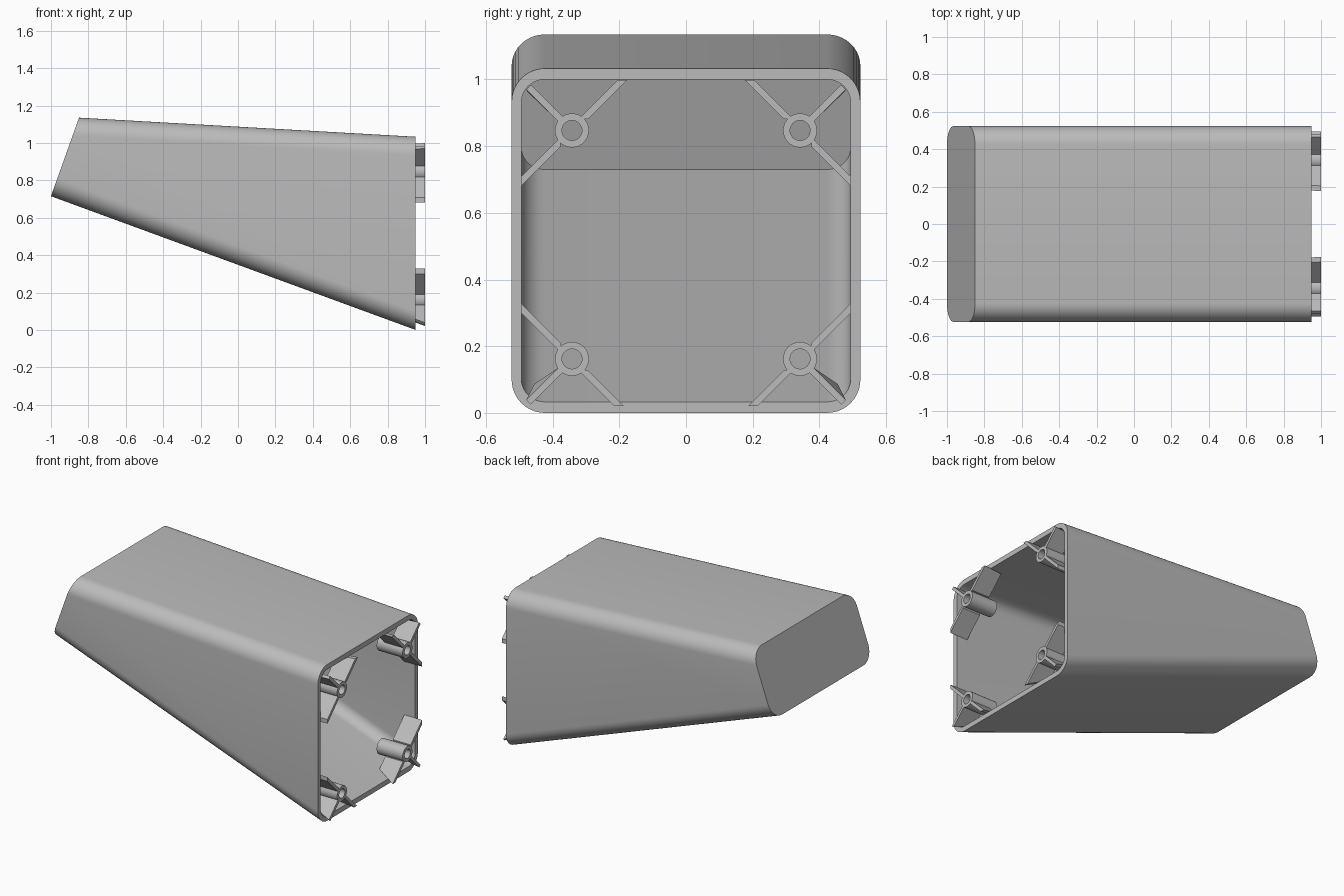
import bpy, bmesh, math
from mathutils import Vector

cube = bpy.data.objects.get("Cube")
if cube:
    bpy.data.objects.remove(cube, do_unlink=True)

grey = bpy.data.materials.new("plain_grey")
grey.use_nodes = True
colour = (0.5, 0.5, 0.5, 1)
grey.diffuse_color = colour
grey.node_tree.nodes["Principled BSDF"].inputs["Base Color"].default_value = colour


def finish(bm, name):
    """Turn a bmesh into a smooth shaded object with sharp edges kept."""
    bmesh.ops.recalc_face_normals(bm, faces=bm.faces)
    mesh = bpy.data.meshes.new(name)
    bm.to_mesh(mesh)
    bm.free()
    mesh.materials.append(grey)
    mesh.shade_smooth()
    mesh.set_sharp_from_angle(angle=math.radians(30))
    obj = bpy.data.objects.new(name, mesh)
    bpy.context.collection.objects.link(obj)
    return obj


def loft(bm, rings, closed=False):
    """Skin a list of point rings; cap both ends or join last to first."""
    loops = [[bm.verts.new(p) for p in ring] for ring in rings]
    pairs = list(zip(loops, loops[1:]))
    if closed:
        pairs.append((loops[-1], loops[0]))
    else:
        bm.faces.new(loops[0])
        bm.faces.new(loops[-1])
    n = len(loops[0])
    for a, b in pairs:
        for i in range(n):
            j = (i + 1) % n
            bm.faces.new((a[i], a[j], b[j], b[i]))


def rounded_section(low, high, half_width, radius, steps=10):
    """Rounded rectangle in the plane from the low (x, z) to the high (x, z)."""
    low, high = Vector(low), Vector(high)
    height = (high - low).length
    up = (high - low) / height
    ring = []
    for k, (sy, sv) in enumerate(((1, 1), (-1, 1), (-1, 0), (1, 0))):
        cy = sy * (half_width - radius)
        cv = height - radius if sv else radius
        for i in range(steps + 1):
            a = math.pi / 2 * (k + i / steps)
            p = low + up * (cv + radius * math.sin(a))
            ring.append((p.x, cy + radius * math.cos(a), p.y))
    return ring


# Hollow tapered housing, open at the wide end
bm = bmesh.new()
loft(bm, [
    rounded_section((-1, 0.715), (-0.85, 1.135), 0.523, 0.1),
    rounded_section((0.95, 0), (0.95, 1.033), 0.523, 0.1),
    rounded_section((0.95, 0.033), (0.95, 1.0), 0.494, 0.07),
    rounded_section((-0.945, 0.73), (-0.81, 1.1), 0.494, 0.07),
])
finish(bm, "housing")

# Mounting bosses and their ribs, one set per corner
TIP, RIB_BACK, BOSS_BACK = 1.0, 0.87, 0.81
BOSS_Y, HALF_RIB = 0.342, 0.014
FLOOR_SLOPE, ROOF_SLOPE = 0.367, 0.052


def tube(name, y, z, outer, inner, sides=32):
    def ring(x, r):
        return [(x, y + r * math.cos(math.tau * i / sides),
                 z + r * math.sin(math.tau * i / sides)) for i in range(sides)]
    bm = bmesh.new()
    loft(bm, [ring(BOSS_BACK, outer), ring(TIP, outer),
              ring(TIP, inner), ring(BOSS_BACK, inner)], closed=True)
    finish(bm, name)


def rib(name, start, end, start_cut, end_cut, slide):
    """Plate from start to end (y, z); the end follows the sloping wall."""
    start, end = Vector(start), Vector(end)
    bm = bmesh.new()
    rings = []
    for x in (RIB_BACK, TIP):
        tip = end + Vector(slide) * (TIP - x)
        corners = (start + start_cut, start - start_cut, tip - end_cut, tip + end_cut)
        rings.append([(x, p.x, p.y) for p in corners])
    loft(bm, rings)
    finish(bm, name)


for level, boss_z, v, slope in (("lower", 0.162, -1, FLOOR_SLOPE),
                                ("upper", 0.847, 1, ROOF_SLOPE)):
    for side, s in (("right", -1), ("left", 1)):
        tag = f"{level}_{side}"
        y = s * BOSS_Y
        tube(f"boss_{tag}", y, boss_z, 0.051, 0.03)

        def out(dy, dz, dist):
            return (y + s * dy * dist, boss_z + v * dz * dist)

        along_y, along_z = Vector((HALF_RIB, 0)), Vector((0, HALF_RIB))
        square = Vector((s, -v)).normalized() * HALF_RIB * 0.7
        inward = 0.033 if level == "lower" else 0.035
        reach = 0.141 if level == "lower" else 0.152
        # Rib to the floor or roof, trimmed along its slope
        rib(f"flat_wall_rib_{tag}", out(-1, 1, inward), out(-1, 1, reach),
            along_y, along_y, (s * slope, -v * slope))
        # Rib to the side wall
        rib(f"side_wall_rib_{tag}", out(1, -1, inward), out(1, -1, 0.152),
            along_z, along_z, (0, 0))
        # Rib into the rounded corner
        rib(f"corner_rib_{tag}", out(1, 1, inward), out(1, 1, 0.13),
            square, square, (-s * slope * 0.5, -v * slope))
